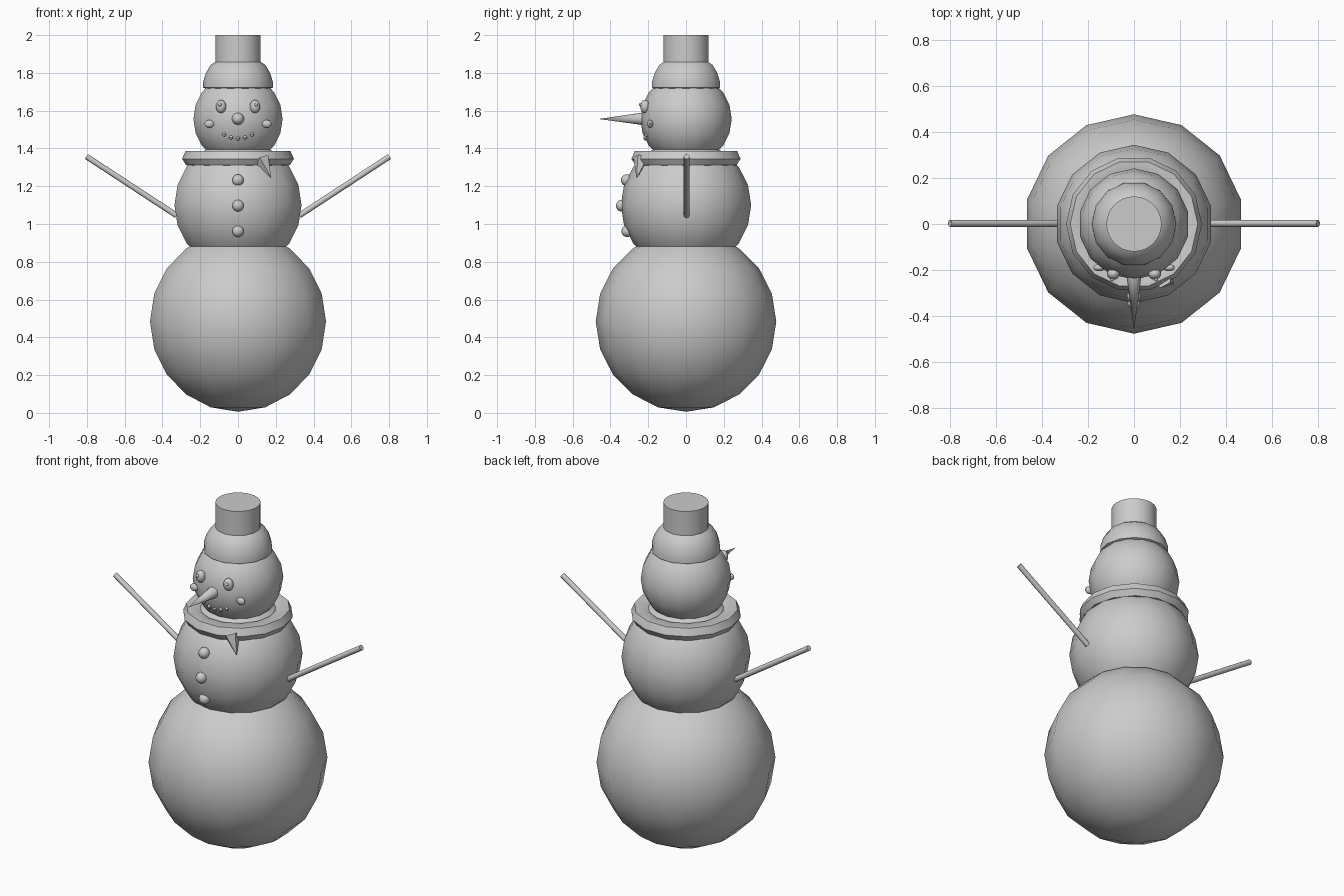
import bpy, bmesh, math
from mathutils import Vector

cube = bpy.data.objects.get("Cube")
if cube:
    bpy.data.objects.remove(cube, do_unlink=True)

GREY = (0.6, 0.6, 0.6, 1)
grey = bpy.data.materials.new("plain grey")
grey.use_nodes = True
grey.diffuse_color = GREY
grey.node_tree.nodes["Principled BSDF"].inputs["Base Color"].default_value = GREY


def finish(obj, name, angle=30):
    obj.name = name
    obj.data.materials.append(grey)
    bpy.ops.object.select_all(action='DESELECT')
    obj.select_set(True)
    bpy.context.view_layer.objects.active = obj
    bpy.ops.object.transform_apply(location=False, rotation=False, scale=True)
    bpy.ops.object.shade_smooth_by_angle(angle=math.radians(angle))
    return obj


def ball(name, loc, r, scale=(1, 1, 1), segs=14, rings=10):
    bpy.ops.mesh.primitive_uv_sphere_add(segments=segs, ring_count=rings, radius=r, location=loc)
    obj = bpy.context.object
    obj.scale = scale
    return finish(obj, name)


def rod(name, start, end, r1, r2, sides):
    a, b = Vector(start), Vector(end)
    bpy.ops.mesh.primitive_cone_add(vertices=sides, radius1=r1, radius2=r2,
                                    depth=(b - a).length, location=(a + b) / 2)
    obj = bpy.context.object
    obj.rotation_euler = (b - a).to_track_quat('Z', 'Y').to_euler()
    return finish(obj, name, 50)


def lathe(name, profile, segs, closed=False):
    bm = bmesh.new()
    verts = [bm.verts.new((r, 0, z)) for r, z in profile]
    pairs = list(zip(verts, verts[1:])) + ([(verts[-1], verts[0])] if closed else [])
    edges = [bm.edges.new(p) for p in pairs]
    bmesh.ops.spin(bm, geom=verts + edges, cent=(0, 0, 0), axis=(0, 0, 1),
                   angle=math.tau, steps=segs)
    bmesh.ops.remove_doubles(bm, verts=bm.verts, dist=1e-4)
    bmesh.ops.recalc_face_normals(bm, faces=bm.faces)
    mesh = bpy.data.meshes.new(name)
    bm.to_mesh(mesh)
    bm.free()
    obj = bpy.data.objects.new(name, mesh)
    bpy.context.collection.objects.link(obj)
    return finish(obj, name, 40)


# Three stacked snowballs
ball("body", (0, 0, 0.484), 0.478)
ball("torso", (0, 0, 1.1), 0.345)
ball("head", (0, 0, 1.556), 0.242)

# Hat: rounded brim band and flat-topped crown
lathe("hat_band", [(0.165, 1.715), (0.185, 1.722), (0.184, 1.755), (0.17, 1.8),
                   (0.145, 1.842), (0.115, 1.862)], 14)
lathe("hat_crown", [(0.12, 1.84), (0.12, 2.0), (0, 2.0)], 32)

# Scarf ring with a pointed hanging tail
lathe("scarf", [(0.18, 1.36), (0.21, 1.384), (0.278, 1.386), (0.296, 1.345),
                (0.275, 1.312), (0.23, 1.305)], 14, closed=True)
rod("scarf_tail", (0.125, -0.235, 1.345), (0.175, -0.262, 1.245), 0.045, 0, 5)

# Arms, eyes and cheeks on both sides
for side, s in (("left", 1), ("right", -1)):
    rod(side + "_arm", (s * 0.325, 0.003, 1.045), (s * 0.802, 0.003, 1.357), 0.015, 0.015, 12)
    ball(side + "_eye", (s * 0.09, -0.217, 1.622), 0.03, (0.93, 0.85, 1.17))
    ball(side + "_cheek", (s * 0.152, -0.19, 1.53), 0.026, (1, 0.6, 0.8))
    ball(side + "_pupil", (s * 0.096, -0.241, 1.632), 0.009)

# Carrot nose
rod("nose", (0, -0.2, 1.557), (0, -0.463, 1.556), 0.037, 0, 14)

# Mouth pebbles along a gentle smile
for i in range(-2, 3):
    x, z = i * 0.037, 1.453 + 0.005 * i * i
    y = -math.sqrt(0.238 ** 2 - x * x - (z - 1.556) ** 2)
    ball("mouth_pebble", (x, y, z), 0.011, segs=10, rings=8)

# Buttons down the torso
for z in (1.232, 1.097, 0.962):
    ball("button", (0, -math.sqrt(0.34 ** 2 - (z - 1.1) ** 2), z), 0.031)
